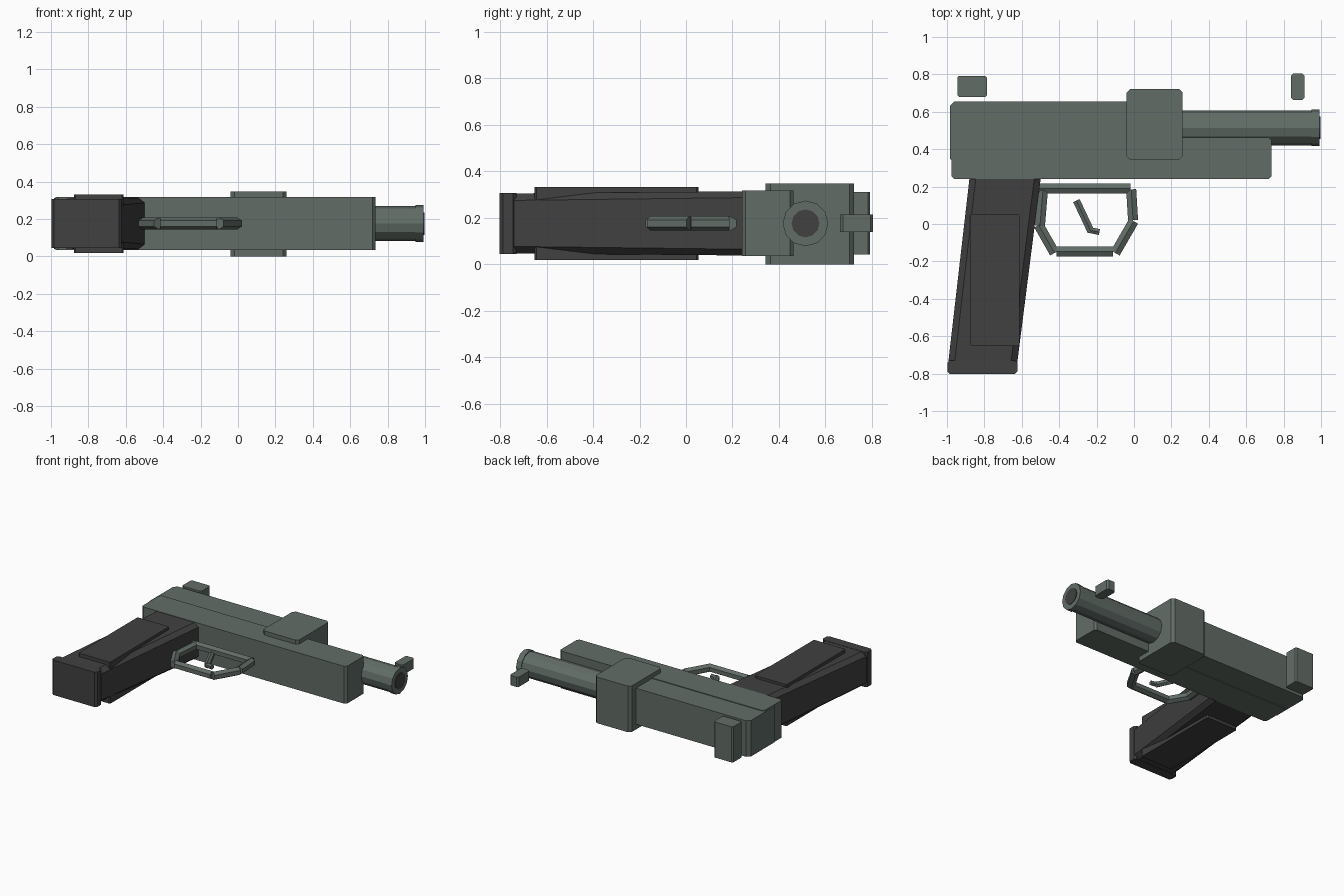
import bpy, bmesh, math
from mathutils import Vector

if "Cube" in bpy.data.objects:
    bpy.data.objects.remove(bpy.data.objects["Cube"])

ZC = 0.176  # mid-plane of the model, which lies on its side


def mat(name, c):
    m = bpy.data.materials.new(name)
    m.diffuse_color = (*c, 1)
    m.use_nodes = True
    m.node_tree.nodes["Principled BSDF"].inputs["Base Color"].default_value = m.diffuse_color
    return m


GREEN = mat("grey_green_metal", (0.122, 0.152, 0.135))
DARK = mat("dark_grey", (0.052, 0.052, 0.052))


def finish(bm, name, m):
    bmesh.ops.recalc_face_normals(bm, faces=bm.faces)
    me = bpy.data.meshes.new(name)
    bm.to_mesh(me)
    bm.free()
    me.materials.append(m)
    ob = bpy.data.objects.new(name, me)
    bpy.context.collection.objects.link(ob)
    return ob


def plate(name, x0, x1, y0, y1, z0, z1, c, m=GREEN):
    """Block with its four z-running edges chamfered by c."""
    pts = [(x0 + c, y0), (x1 - c, y0), (x1, y0 + c), (x1, y1 - c),
           (x1 - c, y1), (x0 + c, y1), (x0, y1 - c), (x0, y0 + c)]
    bm = bmesh.new()
    face = bm.faces.new([bm.verts.new((x, y, z0)) for x, y in pts])
    ext = bmesh.ops.extrude_face_region(bm, geom=[face])
    bmesh.ops.translate(bm, vec=(0, 0, z1 - z0),
                        verts=[v for v in ext["geom"] if isinstance(v, bmesh.types.BMVert)])
    return finish(bm, name, m)


def rod(name, p, q, r, sides, m=GREEN):
    """Faceted rod between two points in the plan, with a facet corner on +z."""
    p, q = Vector((*p, ZC)), Vector((*q, ZC))
    d = (q - p).normalized()
    up = Vector((0, 0, 1))
    side = d.cross(up)
    bm = bmesh.new()
    rings = []
    for c in (p, q):
        ring = []
        for i in range(sides):
            a = 2 * math.pi * i / sides
            ring.append(bm.verts.new(c + r * (up * math.cos(a) + side * math.sin(a))))
        rings.append(ring)
        bm.faces.new(ring)
    for i in range(sides):
        j = (i + 1) % sides
        bm.faces.new((rings[0][i], rings[0][j], rings[1][j], rings[1][i]))
    return finish(bm, name, m)


# Body
plate("lower_frame", -0.975, 0.735, 0.24, 0.463, 0.035, 0.317, 0.015)
plate("upper_slide", -0.985, 0.1, 0.325, 0.655, 0.04, 0.312, 0.025)
plate("center_block", -0.04, 0.26, 0.343, 0.723, 0.0, 0.348, 0.02)

# Sights float just above the body
plate("rear_sight", -0.945, -0.785, 0.68, 0.792, 0.043, 0.312, 0.01)
plate("front_sight", 0.84, 0.912, 0.663, 0.805, 0.14, 0.214, 0.012)

# Barrel, muzzle collar and bore
rod("barrel", (0.2, 0.514), (0.96, 0.514), 0.093, 12)
rod("muzzle_collar", (0.95, 0.514), (0.992, 0.514), 0.098, 12)
rod("bore", (0.93, 0.514), (0.997, 0.514), 0.06, 12, DARK)

# Grip: slanted loft with chamfered corners
bm = bmesh.new()
loops = []
for y, xl, xr, h, cz in ((0.25, -0.879, -0.498, 0.138, 0.027), (-0.74, -0.993, -0.624, 0.129, 0.03)):
    cx = 0.034
    sec = [(xl + cx, -h), (xr - cx, -h), (xr, cz - h), (xr, h - cz),
           (xr - cx, h), (xl + cx, h), (xl, h - cz), (xl, cz - h)]
    loops.append([bm.verts.new((x, y, ZC + z)) for x, z in sec])
    bm.faces.new(loops[-1])
for i in range(8):
    j = (i + 1) % 8
    bm.faces.new((loops[0][i], loops[0][j], loops[1][j], loops[1][i]))
finish(bm, "grip", DARK)
plate("grip_side_panels", -0.877, -0.613, -0.652, 0.053, 0.018, 0.332, 0.008, DARK)
plate("grip_base", -0.998, -0.623, -0.802, -0.73, 0.044, 0.307, 0.014, DARK)

# Trigger guard bars
bars = [((-0.51, 0.19), (-0.02, 0.19)), ((-0.015, 0.185), (-0.005, 0.02)),
        ((-0.002, 0.015), (-0.1, -0.155)), ((-0.112, -0.148), (-0.414, -0.148)),
        ((-0.425, -0.155), (-0.51, -0.005)), ((-0.503, -0.01), (-0.487, 0.18))]
for i, (p, q) in enumerate(bars):
    rod(f"trigger_guard_bar_{i + 1}", p, q, 0.031, 6)

# Trigger
rod("trigger", (-0.308, 0.125), (-0.23, -0.04), 0.022, 6)
rod("trigger_tip", (-0.24, -0.032), (-0.185, -0.043), 0.018, 6)
